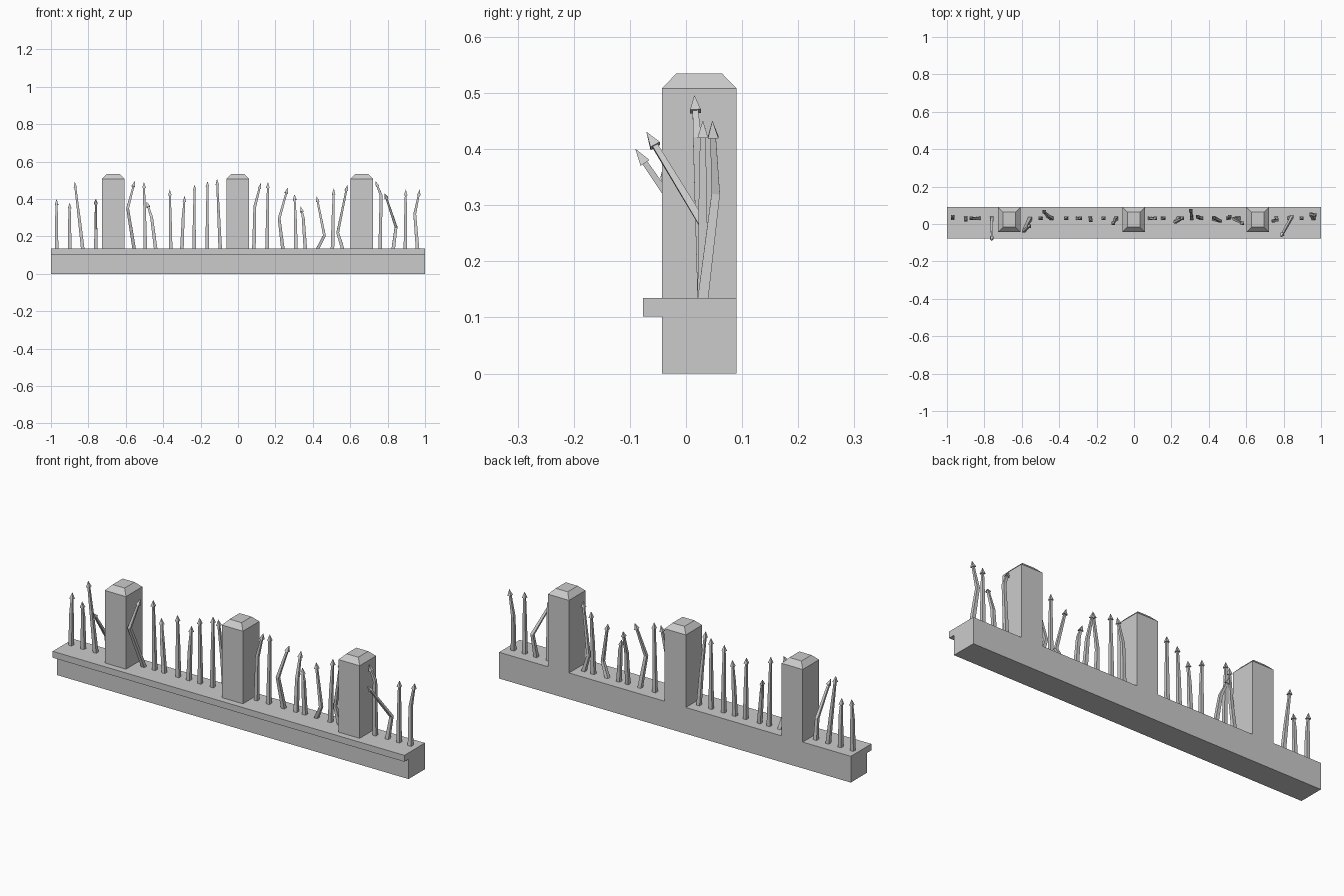
import bpy, bmesh
from mathutils import Vector

if "Cube" in bpy.data.objects:
    bpy.data.objects.remove(bpy.data.objects["Cube"])


def finish(bm, name):
    bmesh.ops.recalc_face_normals(bm, faces=bm.faces[:])
    mesh = bpy.data.meshes.new(name)
    bm.to_mesh(mesh)
    bm.free()
    obj = bpy.data.objects.new(name, mesh)
    bpy.context.collection.objects.link(obj)
    return obj


def loft(name, rings):
    """Skin a stack of equal-sized vertex loops and cap both ends."""
    bm = bmesh.new()
    loops = [[bm.verts.new(p) for p in ring] for ring in rings]
    n = len(loops[0])
    for a, b in zip(loops, loops[1:]):
        for i in range(n):
            j = (i + 1) % n
            bm.faces.new((a[i], a[j], b[j], b[i]))
    bm.faces.new(loops[0][::-1])
    bm.faces.new(loops[-1])
    return finish(bm, name)


def rect(x0, x1, y0, y1, z):
    return [(x0, y0, z), (x1, y0, z), (x1, y1, z), (x0, y1, z)]


FRONT, BACK, TOP = -0.043, 0.09, 0.135

# Low wall with overhanging front ledge
profile = [(FRONT, 0), (BACK, 0), (BACK, TOP), (-0.077, TOP),
           (-0.077, 0.102), (FRONT, 0.102)]
loft("wall_base", [[(x, y, z) for y, z in profile] for x in (-1, 1)])

# Pillars with bevelled caps
for cx in (-0.667, -0.002, 0.662):
    w, i = 0.06, 0.026
    loft("pillar", [rect(cx - w, cx + w, FRONT, BACK, TOP),
                    rect(cx - w, cx + w, FRONT, BACK, 0.508),
                    rect(cx - w + i, cx + w - i, FRONT + i, BACK - i, 0.535)])


def spike(base_x, bend, tip):
    """Tapered square bar through a bend, ending in a pointed head."""
    base = Vector((base_x, 0.03, TOP - 0.003))
    bend, tip = Vector(bend), Vector(tip)
    d = (tip - bend).normalized()
    neck = tip - d * 0.03

    def ring(c, direction, r):
        side = Vector((0, 1, 0)).cross(direction).normalized()
        other = direction.cross(side)
        return [c + side * (sx * r) + other * (sy * r)
                for sx, sy in ((-1, -1), (1, -1), (1, 1), (-1, 1))]

    mid_dir = ((bend - base).normalized() + d).normalized()
    loft("railing_spike", [ring(base, Vector((0, 0, 1)), 0.0095),
                           ring(bend, mid_dir, 0.0075),
                           ring(neck, d, 0.005),
                           ring(neck, d, 0.0095),
                           ring(tip, d, 0.0004)])


# Nearly straight spikes: base x, tip x, tip y, tip z
for bx, tx, ty, tz in [
        (-0.97, -0.97, 0.04, 0.40), (-0.90, -0.90, 0.02, 0.38),
        (-0.83, -0.873, 0.03, 0.49), (-0.495, -0.503, 0.03, 0.49),
        (-0.44, -0.488, 0.075, 0.385), (-0.36, -0.365, 0.03, 0.45),
        (-0.30, -0.285, 0.03, 0.415), (-0.235, -0.232, 0.02, 0.475),
        (-0.165, -0.163, 0.03, 0.495), (-0.095, -0.112, 0.0, 0.505),
        (0.155, 0.16, 0.03, 0.49), (0.31, 0.302, 0.08, 0.425),
        (0.36, 0.335, 0.045, 0.36), (0.505, 0.512, 0.04, 0.455),
        (0.895, 0.897, 0.03, 0.45)]:
    mid = (bx * 0.55 + tx * 0.45, 0.03 + (ty - 0.03) * 0.3, 0.3)
    spike(bx, mid, (tx, ty, tz))

# Bent spikes: base x, bend point, tip point
for s in [
        (-0.76, (-0.76, 0.02, 0.24), (-0.76, -0.09, 0.40)),
        (-0.555, (-0.59, -0.038, 0.35), (-0.552, -0.005, 0.495)),
        (0.085, (0.09, 0.03, 0.36), (0.122, 0.03, 0.485)),
        (0.24, (0.22, 0.01, 0.295), (0.266, 0.035, 0.46)),
        (0.425, (0.462, 0.015, 0.205), (0.42, 0.035, 0.415)),
        (0.56, (0.533, 0.03, 0.22), (0.585, 0.0, 0.475)),
        (0.76, (0.765, 0.02, 0.42), (0.735, 0.015, 0.495)),
        (0.83, (0.845, 0.04, 0.25), (0.785, -0.07, 0.43)),
        (0.96, (0.945, 0.053, 0.32), (0.972, 0.047, 0.45))]:
    spike(*s)
